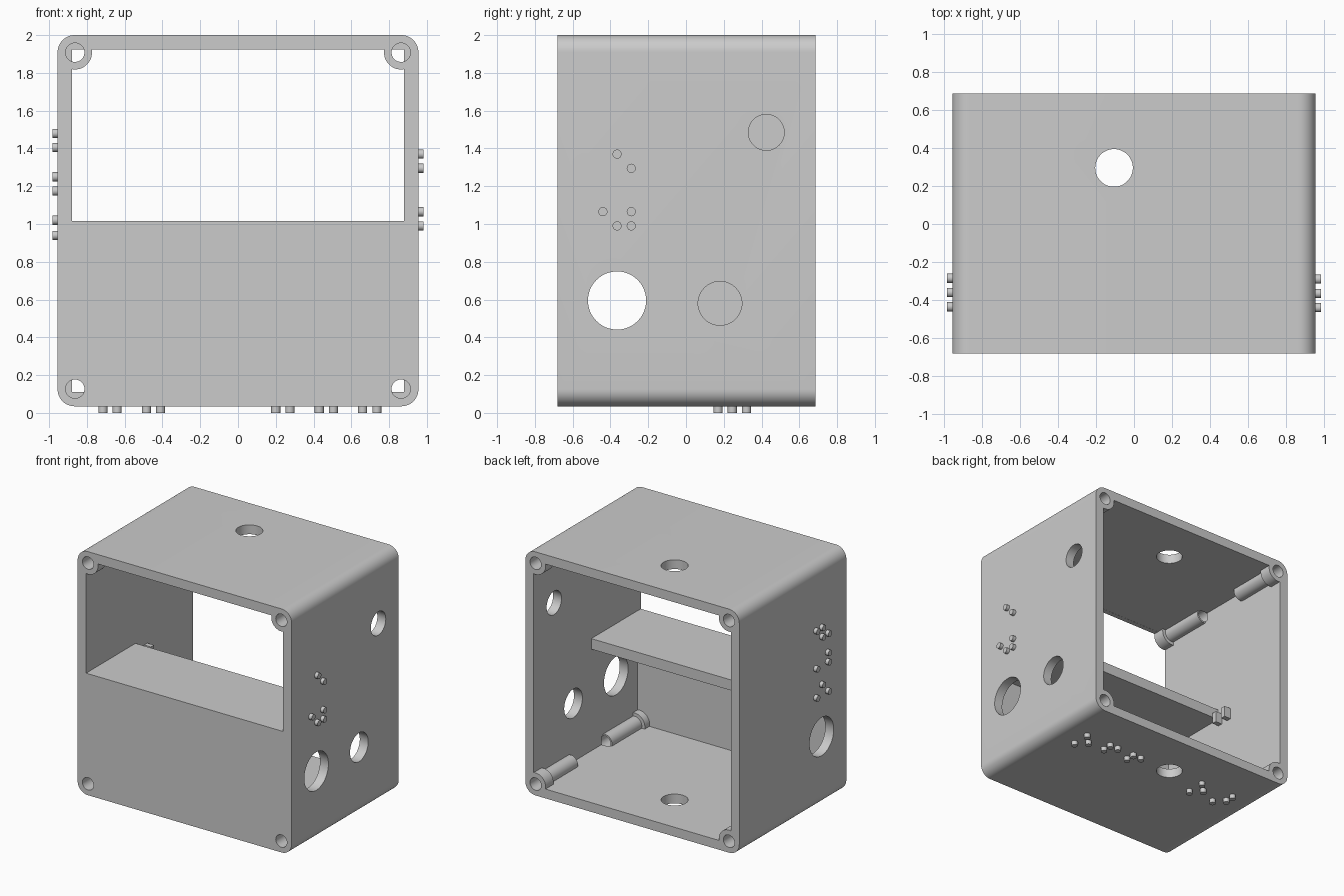
import bpy
from math import radians
from mathutils import Vector

cube = bpy.data.objects.get("Cube")
if cube:
    bpy.data.objects.remove(cube)

grey = bpy.data.materials.new("plain grey")
grey.use_nodes = True
GREY = (0.6, 0.6, 0.6, 1)
grey.diffuse_color = GREY
grey.node_tree.nodes["Principled BSDF"].inputs["Base Color"].default_value = GREY


def finish(ob, name):
    ob.name = name
    bpy.ops.object.transform_apply(location=True, rotation=True, scale=True)
    ob.data.materials.append(grey)
    return ob


def box(name, x, y, z):
    """Block spanning the three (low, high) ranges."""
    bpy.ops.mesh.primitive_cube_add(size=1, location=[(a + b) / 2 for a, b in (x, y, z)])
    ob = bpy.context.object
    ob.scale = [b - a for a, b in (x, y, z)]
    return finish(ob, name)


def rod(name, start, end, radius, sides=48):
    """Cylinder between two points."""
    start, end = Vector(start), Vector(end)
    axis = end - start
    bpy.ops.mesh.primitive_cylinder_add(vertices=sides, radius=radius, depth=axis.length,
                                        location=(start + end) / 2,
                                        rotation=axis.to_track_quat('Z', 'Y').to_euler())
    return finish(bpy.context.object, name)


def apply_modifier(ob, mod):
    bpy.ops.object.select_all(action='DESELECT')
    ob.select_set(True)
    bpy.context.view_layer.objects.active = ob
    bpy.ops.object.modifier_apply(modifier=mod.name)


def cut(ob, tool):
    """Subtract the tool from the object and drop the tool."""
    mod = ob.modifiers.new("cut", 'BOOLEAN')
    mod.operation, mod.solver, mod.object = 'DIFFERENCE', 'EXACT', tool
    apply_modifier(ob, mod)
    bpy.data.objects.remove(tool)


FRONT, BACK = -0.68, 0.685
SIDE, BOTTOM, TOP = 0.955, 0.035, 2.0
INNER, FLOOR, CEILING = 0.88, 0.11, 1.925
SHELF_TOP = 1.015
CORNERS = [(sx * 0.863, z) for sx in (-1, 1) for z in (0.127, 1.908)]

# Outer case with rounded edges along its depth
case = box("case", (-SIDE, SIDE), (FRONT, BACK), (BOTTOM, TOP))
weights = case.data.attributes.new("bevel_weight_edge", 'FLOAT', 'EDGE')
for edge in case.data.edges:
    a, b = (case.data.vertices[i].co for i in edge.vertices)
    weights.data[edge.index].value = float(abs(a.y - b.y) > 1)
bevel = case.modifiers.new("round", 'BEVEL')
bevel.limit_method, bevel.width, bevel.segments = 'WEIGHT', 0.09, 12
apply_modifier(case, bevel)

# Cavity open at the back, then a window in the upper front
cut(case, box("cavity", (-INNER, INNER), (-0.64, 0.8), (FLOOR, CEILING)))
cut(case, box("window", (-INNER + 0.001, INNER - 0.001), (-0.8, -0.5),
              (SHELF_TOP, CEILING - 0.001)))

# Round openings in the sides, top and floor
for sx, y, z, r in ((1, -0.365, 0.595, 0.154), (-1, -0.365, 0.595, 0.154),
                    (1, 0.18, 0.58, 0.116), (1, 0.425, 1.485, 0.095)):
    cut(case, rod("side_hole", (sx * 0.8, y, z), (sx * 1.1, y, z), r))
for low, high in ((-0.1, 0.2), (1.8, 2.1)):
    cut(case, rod("vent_hole", (-0.105, 0.295, low), (-0.105, 0.295, high), 0.099))

# Screw bosses with thinner sleeves in the corners, bored together with the case
for x, z in CORNERS:
    for face, boss_end, sleeve_end in ((FRONT, -0.58, -0.2), (BACK, 0.585, 0.235)):
        parts = [case,
                 rod("screw_boss", (x, face, z), (x, boss_end, z), 0.09),
                 rod("screw_sleeve", (x, face * 0.95, z), (x, sleeve_end, z), 0.063)]
        for part in parts:
            cut(part, rod("bore", (x, face * 1.3, z), (x, sleeve_end * 0.9, z), 0.05, 40))

# Shelf behind the window and two small clip blocks beside it
box("shelf", (-INNER - 0.01, INNER + 0.01), (-0.65, -0.05), (0.93, SHELF_TOP))
for i, y in enumerate((-0.045, 0.06)):
    box(f"clip_{i}", (-INNER - 0.01, -0.82), (y, y + 0.04), (0.87, 0.96))

# Raised dots: right wall (+x), other wall (-x) and underside
DOT = 0.024
plus_side = [(-0.365, 1.37), (-0.29, 1.295), (-0.29, 1.065), (-0.44, 1.065),
             (-0.365, 0.99), (-0.29, 0.99)]
minus_side = [(-0.285, 1.48), (-0.36, 1.48), (-0.36, 1.405), (-0.435, 1.405),
              (-0.285, 1.175), (-0.435, 1.25), (-0.435, 1.175),
              (-0.285, 0.94), (-0.36, 1.02), (-0.435, 0.94)]
for s, dots in ((1, plus_side), (-1, minus_side)):
    for y, z in dots:
        rod("side_dot", (s * 0.94, y, z), (s * 0.983, y, z), DOT, 24)

under = [(0.735, 0.17), (0.735, 0.32), (0.66, 0.245),
         (0.505, 0.245), (0.505, 0.32), (0.43, 0.32),
         (0.275, 0.245), (0.275, 0.32), (0.2, 0.32),
         (-0.41, 0.17), (-0.41, 0.32), (-0.485, 0.245),
         (-0.64, 0.17), (-0.715, 0.245), (-0.715, 0.32)]
for x, y in under:
    rod("underside_dot", (x, y, 0), (x, y, 0.05), DOT, 24)

# Smooth the round surfaces, keep the edges sharp
bpy.ops.object.select_all(action='DESELECT')
for ob in bpy.context.scene.objects:
    if ob.type == 'MESH' and grey.name in ob.data.materials:
        ob.select_set(True)
bpy.context.view_layer.objects.active = case
bpy.ops.object.shade_smooth_by_angle(angle=radians(30))
